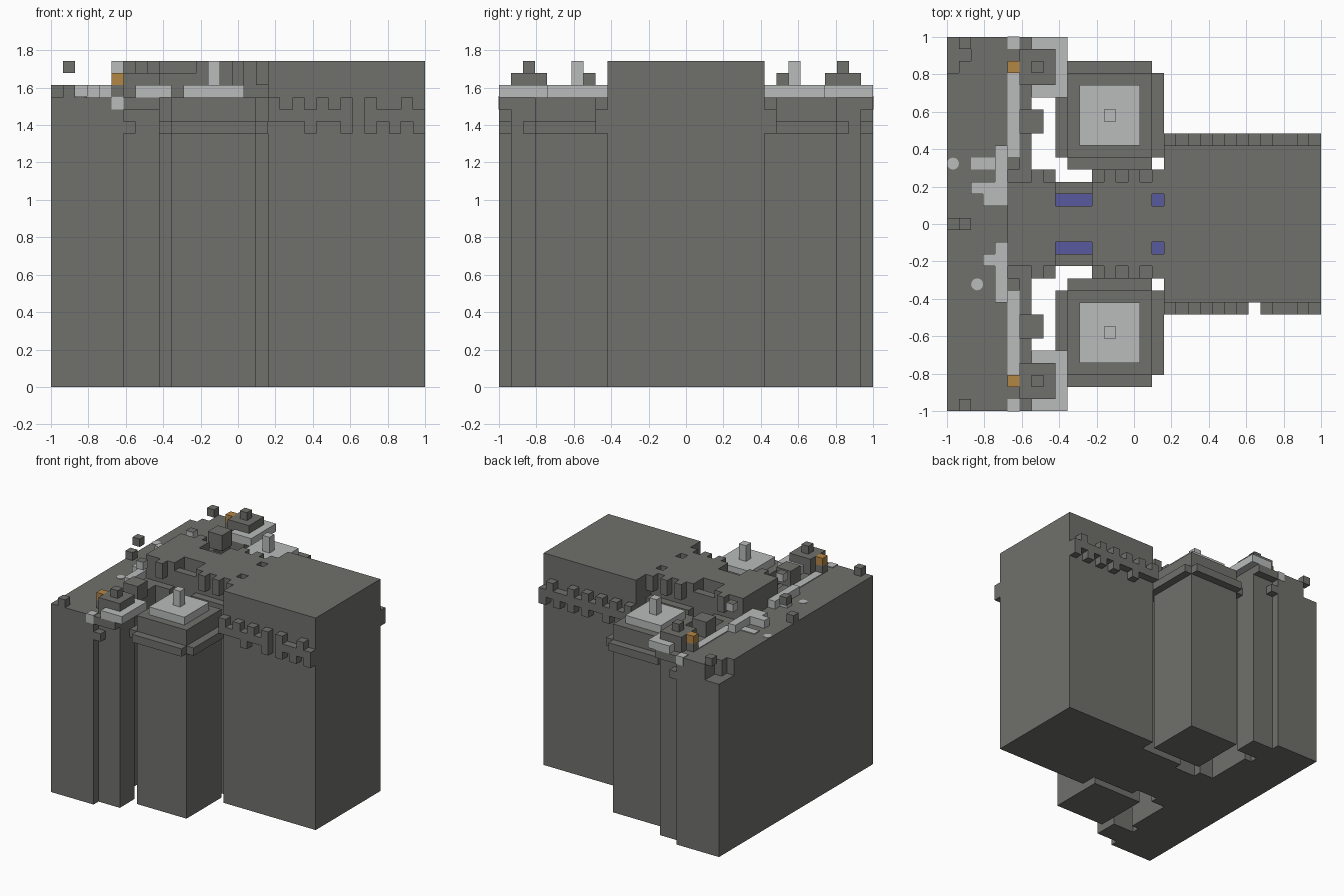
import bpy, bmesh, math
from mathutils import Vector

cube = bpy.data.objects.get("Cube")
if cube:
    bpy.data.objects.remove(cube, do_unlink=True)

DEPTH = 31            # blocks along each horizontal side
UNIT = 2 / DEPTH      # size of one block
THIN = 0.1            # thickness of a painted plate, in blocks


def material(name, *rgb):
    mat = bpy.data.materials.new(name)
    mat.use_nodes = True
    color = (*rgb, 1)
    mat.diffuse_color = color
    mat.node_tree.nodes["Principled BSDF"].inputs["Base Color"].default_value = color
    return mat


stone = material("dark_stone", 0.16, 0.16, 0.15)
pale = material("pale_stone", 0.49, 0.5, 0.5)
amber = material("amber_lamp", 0.45, 0.24, 0.06)
violet = material("violet_glass", 0.1, 0.1, 0.35)


def finish(name, bm, *mats):
    mesh = bpy.data.meshes.new(name)
    bm.to_mesh(mesh)
    bm.free()
    for mat in mats:
        mesh.materials.append(mat)
    obj = bpy.data.objects.new(name, mesh)
    bpy.context.collection.objects.link(obj)
    return obj


def box(name, mat, xs, ys, zs, top=None):
    """Box between block coordinates, with an optional other colour on top."""
    low, high = (Vector(corner) for corner in zip(xs, ys, zs))
    bm = bmesh.new()
    bmesh.ops.create_cube(bm, size=1)
    for v in bm.verts:
        for axis in range(3):
            v.co[axis] = (low if v.co[axis] < 0 else high)[axis] * UNIT
        v.co.x -= 1
        v.co.y -= 1
    bm.normal_update()
    for face in bm.faces:
        face.material_index = int(top is not None and face.normal.z > 0.5)
    return finish(name, bm, mat, *([top] if top else []))


def pair(name, mat, xs, ys, zs, top=None):
    """The same box on both sides of the middle."""
    box("front_" + name, mat, xs, ys, zs, top)
    box("back_" + name, mat, xs, (DEPTH - ys[1], DEPTH - ys[0]), zs, top)


def spot(name, x, y):
    """Round pale patch on the terrace."""
    bm = bmesh.new()
    bmesh.ops.create_cone(bm, cap_ends=True, segments=12, radius1=UNIT / 2,
                          radius2=UNIT / 2, depth=THIN * UNIT)
    bmesh.ops.translate(bm, verts=bm.verts, vec=(
        (x + 0.5) * UNIT - 1, (y + 0.5) * UNIT - 1, TERRACE * UNIT))
    finish(name, bm, pale)


TERRACE, ROOF = 24, 27
SNOW = (TERRACE, TERRACE + 1)
PLATE = (TERRACE, TERRACE + THIN)
LEDGE = (TERRACE - 2, TERRACE)

# Great block and terrace with a broken corner
box("great_block", stone, (18, DEPTH), (9, 22), (0, ROOF))
box("terrace_base", stone, (0, 6), (0, DEPTH), (0, 22))
box("terrace_top", stone, (2, 6), (0, DEPTH), LEDGE)
box("terrace_broken_step", stone, (1, 2), (0, 29), LEDGE)
box("terrace_broken_edge", stone, (0, 1), (0, 28), LEDGE)
box("terrace_inner_wall", stone, (6, 7), (5, 26), (0, TERRACE))

# Central hall with notches and sunken windows
box("hall_front", stone, (5, 9), (12, 19), (0, ROOF))
box("hall_middle", stone, (9, 12), (14, 17), (0, ROOF))
box("hall_back", stone, (12, 17), (12, 19), (0, ROOF))
box("hall_link", stone, (17, 18), (14, 17), (0, ROOF))
pair("link_side", stone, (17, 18), (12, 13), (0, ROOF))
pair("link_floor", stone, (17, 18), (13, 14), (0, 25))
pair("link_window", violet, (17, 18), (13, 14), (25, 25 + THIN))
pair("notch_wall", stone, (9, 12), (12, 13), (0, 26))
pair("notch_floor", stone, (9, 12), (13, 14), (0, TERRACE))
pair("notch_window", violet, (9, 12), (13, 14), PLATE)
pair("hall_aisle", stone, (12, 18), (11, 12), (0, TERRACE))
pair("hall_skirt", stone, (5, 9), (11, 12), (0, TERRACE))
for x in (7, 13, 15, 17):
    pair("hall_merlon", stone, (x, x + 1), (11, 12), (25, ROOF))

# Large towers
pair("tower_shaft", stone, (10, 17), (3, 10), (0, TERRACE))
pair("tower_trim_long", stone, (9, 18), (3, 10), (21, 22))
pair("tower_trim_deep", stone, (10, 17), (2, 11), (21, 22))
pair("tower_cap", pale, (11, 16), (4, 9), SNOW)
pair("tower_spire", pale, (13, 14), (6, 7), (25, ROOF))

# Corner turrets
pair("turret_shaft", stone, (6, 9), (1, 4), (0, TERRACE))
pair("turret_collar", stone, (6, 9), (0, 5), (23, TERRACE))
pair("turret_plate", pale, (7, 10), (0, 5), SNOW)
pair("turret_crown", stone, (6, 9), (1, 4), (TERRACE, 26))
pair("turret_tip", stone, (7, 8), (2, 3), (26, ROOF))
pair("lamp_post", stone, (5, 6), (2, 3), SNOW)
pair("lamp", amber, (5, 6), (2, 3), (25, 26))
pair("corner_patch", pale, (5, 6), (-THIN / 2, 1), (23, TERRACE + THIN))
pair("gate_block", stone, (6, 8), (6, 8), (TERRACE, 26))
pair("turret_bracket", stone, (6, 7), (0, 1), (21, 22))

# Small loose blocks
pair("terrace_knob", stone, (1, 2), (0, 1), SNOW)
pair("floating_block", pale, (5, 6), (10, 11), (26, ROOF), stone)
box("edge_knob", stone, (0, 1), (15, 16), SNOW)
box("high_knob", stone, (1, 2), (15, 16), (26, ROOF))

# Pale paving and rubble on the terrace
box("front_paving", pale, (5, 6), (3, 10), PLATE)
box("back_paving", pale, (5, 6), (21, 28), PLATE)
box("side_paving", pale, (2, 4), (20, 21), PLATE)
box("front_rubble", pale, (4, 5), (9, 14), SNOW)
box("front_rubble_end", pale, (3, 4), (12, 13), SNOW)
box("back_rubble", pale, (4, 5), (17, 22), SNOW)
box("back_rubble_bend", pale, (3, 4), (17, 19), SNOW)
box("back_rubble_end", pale, (2, 3), (18, 19), SNOW)
spot("front_spot", 2, 10)
spot("back_spot", 0, 20)

# Staggered blocks along the great block
for x in range(18, DEPTH):
    span, side = (x, x + 1), (8, 9)
    if x == 25:
        box("back_course", stone, span, (22, 23), (22, 23))
        continue
    pair("course", stone, span, side, (22, 23))
    if x in (18, 20, 22, 24, 26, 29):
        pair("upper_course", stone, span, side, (23, TERRACE))
    if x in (21, 24, 26, 28, 30):
        pair("lower_course", stone, span, side, (21, 22))
